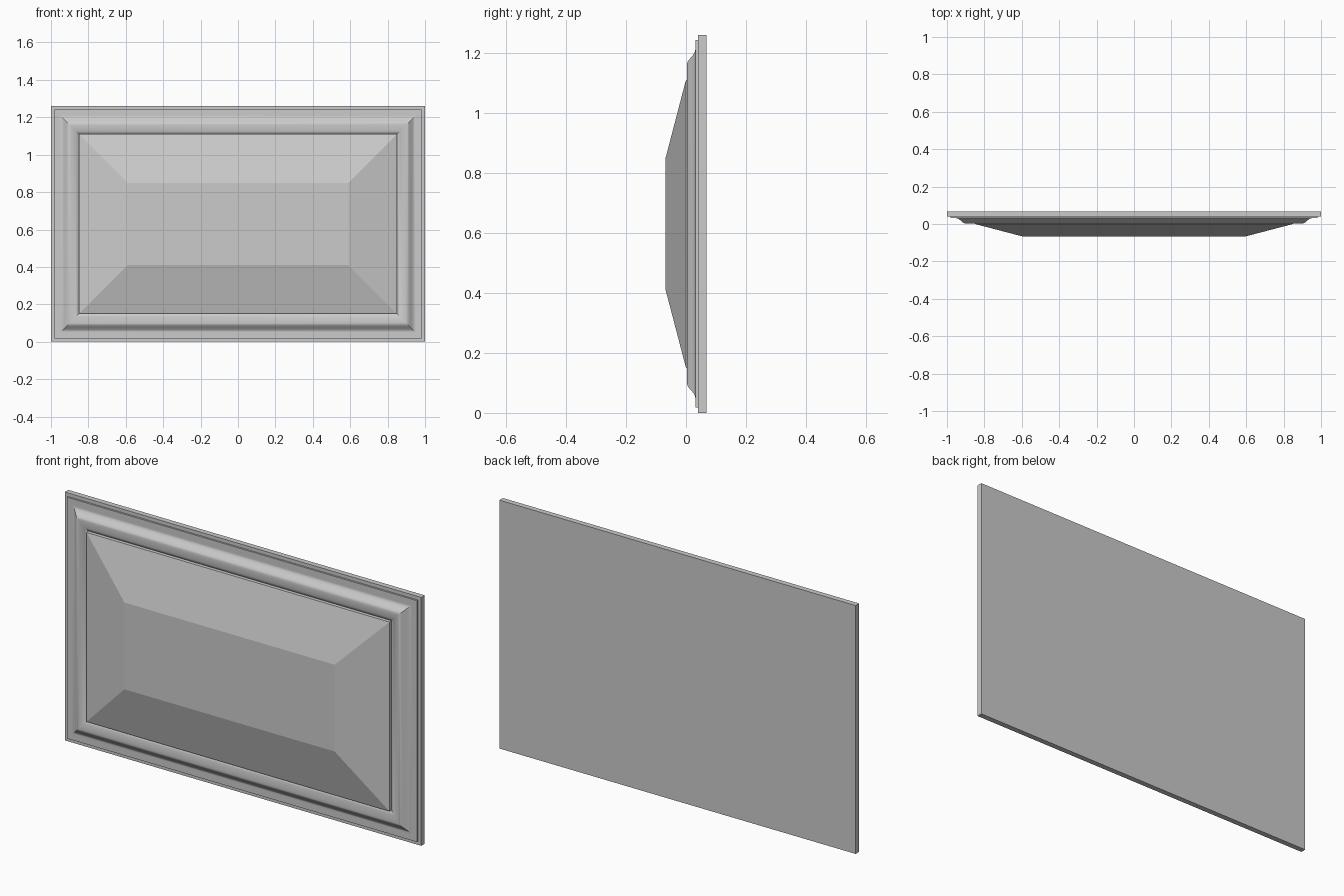
import bpy, bmesh, math

if "Cube" in bpy.data.objects:
    bpy.data.objects.remove(bpy.data.objects["Cube"])

W, H = 1.0, 1.26  # half width, full height


def loft(name, profile, cap_first=False, cap_last=False, smooth=False):
    """Sweep an (inset, y) profile around the rectangle with mitred corners."""
    bm = bmesh.new()
    rings = []
    for d, y in profile:
        x, lo, hi = W - d, d, H - d
        rings.append([bm.verts.new(p) for p in
                      ((-x, y, lo), (x, y, lo), (x, y, hi), (-x, y, hi))])
    for a, b in zip(rings, rings[1:]):
        for k in range(4):
            n = (k + 1) % 4
            bm.faces.new((a[k], a[n], b[n], b[k]))
    if cap_first:
        bm.faces.new(rings[0][::-1])
    if cap_last:
        bm.faces.new(rings[-1])
    mesh = bpy.data.meshes.new(name)
    bm.to_mesh(mesh)
    bm.free()
    ob = bpy.data.objects.new(name, mesh)
    bpy.context.collection.objects.link(ob)
    if smooth:
        bpy.ops.object.select_all(action='DESELECT')
        ob.select_set(True)
        bpy.context.view_layer.objects.active = ob
        bpy.ops.object.shade_smooth_by_angle(angle=math.radians(30))
    return ob


# Flat backing board
loft("backing_board", [(0, 0.068), (0, 0.04), (0.018, 0.04)], cap_first=True)

# Moulding: stepped ledge, ogee rise, rounded bead, groove beside the panel
bead = [(0.018, 0.04), (0.018, 0.031), (0.046, 0.031)]
steps = 10
for i in range(steps + 1):
    t = i / steps
    bead.append((0.05 + 0.05 * t, 0.017 + 0.014 * math.cos(math.pi * t)))
for i in range(1, 9):
    a = math.radians(55) * i / 8
    bead.append((0.1 + 0.05 * math.sin(a) / math.sin(math.radians(55)),
                 0.003 + 0.035 * (1 - math.cos(a))))
loft("frame_moulding", bead, smooth=True)

# Raised panel with sloping borders and a flat field
loft("raised_panel", [(0.15, bead[-1][1]), (0.15, 0.0), (0.41, -0.068)],
     cap_last=True)
